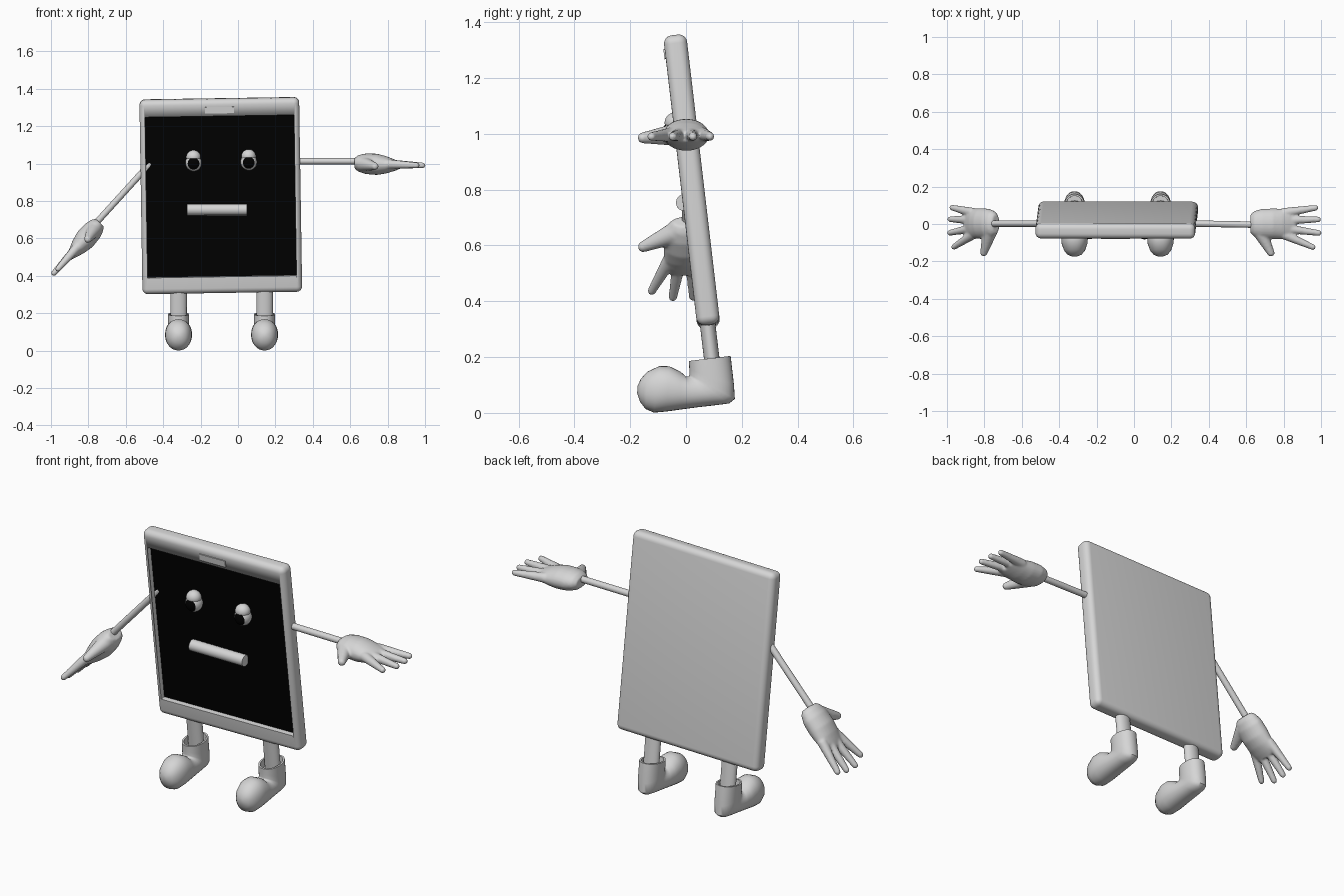
import bpy, bmesh, math
from mathutils import Vector, Matrix

if "Cube" in bpy.data.objects:
    bpy.data.objects.remove(bpy.data.objects["Cube"], do_unlink=True)


def material(name, value):
    m = bpy.data.materials.new(name)
    m.use_nodes = True
    colour = (value, value, value, 1)
    m.diffuse_color = colour
    m.node_tree.nodes["Principled BSDF"].inputs["Base Color"].default_value = colour
    return m


GREY = material("light grey", 0.67)
BLACK = material("screen black", 0.0)

# Frame of the leaning tablet body
BODY = (Matrix.Translation((-0.092, 0.021, 0.829))
        @ Matrix.Rotation(math.radians(6.7), 4, 'X')
        @ Matrix.Rotation(math.radians(-0.9), 4, 'Y'))


def make(name, bm, mats, matrix=Matrix(), angle=40):
    bmesh.ops.transform(bm, matrix=matrix, verts=bm.verts)
    bmesh.ops.recalc_face_normals(bm, faces=bm.faces)
    mesh = bpy.data.meshes.new(name)
    bm.to_mesh(mesh)
    bm.free()
    for m in mats:
        mesh.materials.append(m)
    ob = bpy.data.objects.new(name, mesh)
    bpy.context.collection.objects.link(ob)
    bpy.ops.object.select_all(action='DESELECT')
    ob.select_set(True)
    bpy.context.view_layer.objects.active = ob
    bpy.ops.object.shade_smooth_by_angle(angle=math.radians(angle))
    return ob


def box(name, centre, size, mat, bevel=0):
    bm = bmesh.new()
    bmesh.ops.create_cube(bm, size=1, matrix=Matrix.Translation(centre) @ Matrix.Diagonal((*size, 1)))
    if bevel:
        bmesh.ops.bevel(bm, geom=bm.edges[:], offset=bevel, segments=6, profile=0.5, affect='EDGES')
    return make(name, bm, [mat], BODY)


def ring(centre, a, b, n=24, power=1.0):
    """Ellipse, or squarer superellipse when power is below one."""
    def s(v):
        return math.copysign(abs(v) ** power, v)
    c, a, b = Vector(centre), Vector(a), Vector(b)
    angles = [2 * math.pi * i / n for i in range(n)]
    return [c + a * s(math.cos(t)) + b * s(math.sin(t)) for t in angles]


def loft(bm, rings):
    loops = [[bm.verts.new(p) for p in r] for r in rings]
    n = len(loops[0])
    for lo, hi in zip(loops, loops[1:]):
        for i in range(n):
            j = (i + 1) % n
            bm.faces.new((lo[i], lo[j], hi[j], hi[i]))
    bm.faces.new(loops[0][::-1])
    bm.faces.new(loops[-1])


def tube(bm, start, end, r0, r1, rounded=False):
    start, end = Vector(start), Vector(end)
    d = (end - start).normalized()
    side = d.orthogonal().normalized()
    up = d.cross(side)
    rings = [ring(start, side * r0, up * r0)]
    steps = [k * math.pi / 10 for k in range(5)] if rounded else [0]
    for t in steps:
        r = r1 * math.cos(t)
        back = r1 * (1 - math.sin(t)) if rounded else 0
        rings.append(ring(end - d * back, side * r, up * r))
    loft(bm, rings)


# Tablet body with a recess cut for the screen
FRONT = -0.0415
DEPTH = 0.03
body = box("tablet_body", (0, 0, 0), (0.854, 0.083, 1.046), GREY, 0.03)
cutter = box("screen_cutter", (0, FRONT, 0), (0.796, 2 * DEPTH, 0.865), GREY)
cutter.hide_render = True
cut = body.modifiers.new("screen_recess", 'BOOLEAN')
cut.operation = 'DIFFERENCE'
cut.solver = 'EXACT'
cut.object = cutter
bpy.context.view_layer.objects.active = body
bpy.ops.object.modifier_apply(modifier=cut.name)
bpy.data.objects.remove(cutter, do_unlink=True)

# Screen on the recess floor, and speaker slot
box("screen", (0, FRONT + DEPTH, 0), (0.796, 0.006, 0.865), BLACK)
box("speaker_slot", (0, FRONT, 0.465), (0.155, 0.009, 0.034), GREY)

# Mouth bar
bm = bmesh.new()
tube(bm, (-0.181, FRONT + 0.006, -0.069), (0.14, FRONT + 0.006, -0.074), 0.03, 0.03)
make("mouth", bm, [GREY], BODY)


def ball(centre, size):
    bm = bmesh.new()
    bmesh.ops.create_uvsphere(bm, u_segments=32, v_segments=16, radius=1)
    place = (BODY @ Matrix.Translation(centre) @ Matrix.Diagonal((*size, 1))
             @ Matrix.Rotation(math.pi / 2, 4, 'X'))
    return bm, place


# Eyes: pupil is the front cap of the eyeball, with a lid above
for side, x in (("right", -0.143), ("left", 0.152)):
    bm, place = ball((x, FRONT + 0.004, 0.183), (0.044, 0.044, 0.046))
    for f in bm.faces:
        f.material_index = int(f.calc_center_median().z > 0.72)
    make(side + "_eye", bm, [GREY, BLACK], place)
    bm, place = ball((x, FRONT + 0.006, 0.214), (0.039, 0.037, 0.037))
    make(side + "_eyelid", bm, [GREY], place)

# Legs and boots; each boot section is sole y, z, upper y, z, half width
SECTIONS = [
    (-0.175, 0.07, -0.174, 0.095, 0.012),
    (-0.165, 0.04, -0.162, 0.122, 0.038),
    (-0.145, 0.014, -0.138, 0.148, 0.056),
    (-0.115, 0.001, -0.095, 0.168, 0.069),
    (-0.07, 0.005, -0.06, 0.167, 0.072),
    (-0.02, 0.012, -0.02, 0.148, 0.067),
    (0.04, 0.02, 0.0, 0.130, 0.061),
    (0.11, 0.028, 0.01, 0.130, 0.058),
    (0.155, 0.034, 0.012, 0.134, 0.056),
    (0.175, 0.05, 0.012, 0.138, 0.056),
    (0.172, 0.10, 0.012, 0.155, 0.057),
    (0.160, 0.204, 0.010, 0.186, 0.057),
    (0.150, 0.203, 0.020, 0.187, 0.048),
    (0.150, 0.16, 0.025, 0.150, 0.046),
]
for side, x in (("right", -0.318), ("left", 0.142)):
    bm = bmesh.new()
    rings = []
    for y0, z0, y1, z1, w in SECTIONS:
        low, high = Vector((x, y0, z0)), Vector((x, y1, z1))
        rings.append(ring((low + high) / 2, (w, 0, 0), (high - low) / 2, 32, 0.92))
    loft(bm, rings)
    make(side + "_boot", bm, [GREY], angle=50)
    bm = bmesh.new()
    loft(bm, [ring((x, y, z), (0.044, 0, 0), (0, 0.028, 0)) for y, z in ((0.1, 0.13), (0.07, 0.38))])
    make(side + "_leg", bm, [GREY])


# Hands: palm, four fingers and thumb blended into one skin
def hand(name, matrix):
    bm = bmesh.new()
    palm = [(0, 0.05, 0.028), (0.02, 0.068, 0.044), (0.06, 0.08, 0.055), (0.12, 0.082, 0.057),
            (0.17, 0.081, 0.046), (0.21, 0.078, 0.032), (0.24, 0.066, 0.02)]
    loft(bm, [ring((u, 0.006, -0.05 * u), (0, v, 0), (0, 0, w)) for u, v, w in palm])
    for v, u_tip, v_tip in ((0.065, 0.363, 0.094), (0.025, 0.378, 0.03),
                            (-0.018, 0.38, -0.045), (-0.052, 0.348, -0.125)):
        tube(bm, (0.18, v, -0.005), (u_tip, v_tip, -0.012), 0.026, 0.0155, True)
    tube(bm, (0.05, -0.035, -0.005), (0.118, -0.167, -0.018), 0.04, 0.02, True)
    ob = make(name, bm, [GREY], matrix)
    remesh = ob.modifiers.new("blend", 'REMESH')
    remesh.mode = 'VOXEL'
    remesh.voxel_size = 0.006
    remesh.use_smooth_shade = True
    smooth = ob.modifiers.new("soften", 'SMOOTH')
    smooth.factor = 0.5
    smooth.iterations = 6


hand("left_hand", Matrix.Translation((0.623, -0.005, 1.002)))
hand("right_hand", Matrix.Translation((-0.739, -0.004, 0.685))
     @ Matrix.Rotation(math.radians(-46), 4, 'Y') @ Matrix.Diagonal((-1, 1, 1, 1)))

# Thin arms
for name, start, end in (("left_arm", (0.285, 0.003, 1.013), (0.66, -0.004, 1.013)),
                         ("right_arm", (-0.47, 0.002, 1.0), (-0.77, 0.002, 0.67))):
    bm = bmesh.new()
    tube(bm, start, end, 0.017, 0.017)
    make(name, bm, [GREY])
